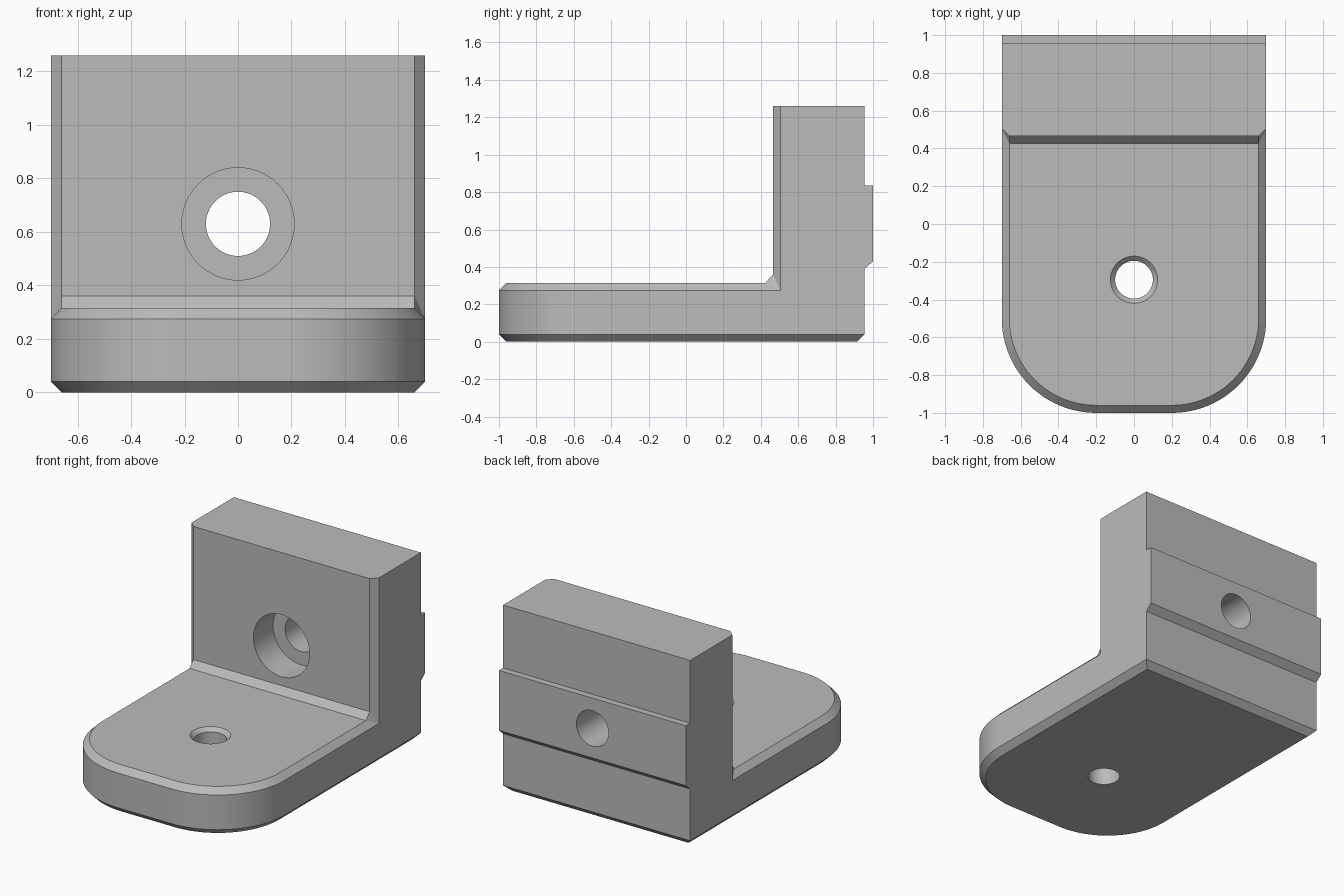
import bpy, bmesh, math
from mathutils import Matrix

if "Cube" in bpy.data.objects:
    bpy.data.objects.remove(bpy.data.objects["Cube"], do_unlink=True)

HALF, BACK, WALL, FRONT = 0.70, 0.955, 0.465, -1.0
PLATE, TOP, CH, RADIUS = 0.315, 1.26, 0.04, 0.5
SEGS = 24

grey = bpy.data.materials.new("plain grey")
grey.use_nodes = True
COLOUR = (0.5, 0.5, 0.5, 1)
grey.diffuse_color = COLOUR
grey.node_tree.nodes["Principled BSDF"].inputs["Base Color"].default_value = COLOUR


def make(name, bm):
    bmesh.ops.recalc_face_normals(bm, faces=bm.faces)
    mesh = bpy.data.meshes.new(name)
    bm.to_mesh(mesh)
    bm.free()
    mesh.materials.append(grey)
    ob = bpy.data.objects.new(name, mesh)
    bpy.context.collection.objects.link(ob)
    return ob


def loft(name, rings):
    """Skin closed rings of equal length and cap both ends."""
    bm = bmesh.new()
    loops = [[bm.verts.new(p) for p in ring] for ring in rings]
    for a, b in zip(loops, loops[1:]):
        for i in range(len(a)):
            j = (i + 1) % len(a)
            bm.faces.new((a[i], a[j], b[j], b[i]))
    bm.faces.new(loops[0])
    bm.faces.new(loops[-1])
    return make(name, bm)


def plate_ring(z, inset):
    """Outline with two rounded front corners and a square back."""
    r, cx, cy = RADIUS - inset, HALF - RADIUS, FRONT + RADIUS
    pts = [(HALF - inset, BACK - inset, z), (inset - HALF, BACK - inset, z)]
    for side, start in ((-1, math.pi), (1, 1.5 * math.pi)):
        for i in range(SEGS + 1):
            a = start + i * math.pi / 2 / SEGS
            pts.append((side * cx + r * math.cos(a), cy + r * math.sin(a), z))
    return pts


def bore(name, steps, centre, turn=Matrix()):
    """Stepped round cutter; steps are (height, radius)."""
    n = 64
    ob = loft(name, [[(r * math.cos(2 * math.pi * i / n), r * math.sin(2 * math.pi * i / n), h)
                      for i in range(n)] for h, r in steps])
    ob.data.transform(Matrix.Translation(centre) @ turn)
    return ob


# Base plate, chamfered above and below
bracket = loft("angle_bracket", [plate_ring(0, CH), plate_ring(CH, 0),
                                 plate_ring(PLATE - CH, 0), plate_ring(PLATE, CH)])

# Upright wall with chamfered front edges
section = [(HALF, BACK), (-HALF, BACK), (-HALF, WALL + CH), (CH - HALF, WALL),
           (HALF - CH, WALL), (HALF, WALL + CH)]
wall = loft("upright_wall", [[(x, y, z) for x, y in section] for z in (0.2, TOP)])

# Locating rail across the back, sloped underneath
rail_side = [(0.9, 0.39), (BACK, 0.39), (1.0, 0.43), (1.0, 0.835), (0.9, 0.835)]
rail = loft("back_rail", [[(x, y, z) for y, z in rail_side] for x in (-HALF, HALF)])

# Sloped web in the inside corner, tapering out to the side edges
bm = bmesh.new()
for s in (-1, 1):
    inner = s * (HALF - CH)
    for p in ((inner, WALL - CH, PLATE), (inner, WALL, PLATE + CH + 0.005),
              (s * HALF, WALL + CH, PLATE - CH), (inner, WALL + 0.1, PLATE),
              (inner, WALL + 0.1, 0.2)):
        bm.verts.new(p)
bmesh.ops.convex_hull(bm, input=bm.verts)
web = make("corner_web", bm)

# Countersunk plate hole and counterbored wall hole
plate_hole = bore("plate_hole", [(-0.1, 0.1), (PLATE - 0.025, 0.1), (PLATE, 0.125), (0.4, 0.125)],
                  (0, -0.295, 0))
wall_hole = bore("wall_hole", [(-0.1, 0.21), (0.21, 0.21), (0.21, 0.12), (0.7, 0.12)],
                 (0, WALL, 0.63), Matrix.Rotation(-math.pi / 2, 4, "X"))

# Join the solids, then cut the holes
bpy.ops.object.select_all(action="DESELECT")
bpy.context.view_layer.objects.active = bracket
bracket.select_set(True)
for part, mode in ((wall, "UNION"), (web, "UNION"), (rail, "UNION"),
                   (plate_hole, "DIFFERENCE"), (wall_hole, "DIFFERENCE")):
    mod = bracket.modifiers.new(part.name, "BOOLEAN")
    mod.operation, mod.object, mod.solver = mode, part, "EXACT"
    bpy.ops.object.modifier_apply(modifier=mod.name)
    bpy.data.objects.remove(part, do_unlink=True)

bpy.ops.object.shade_smooth_by_angle(angle=math.radians(25))
